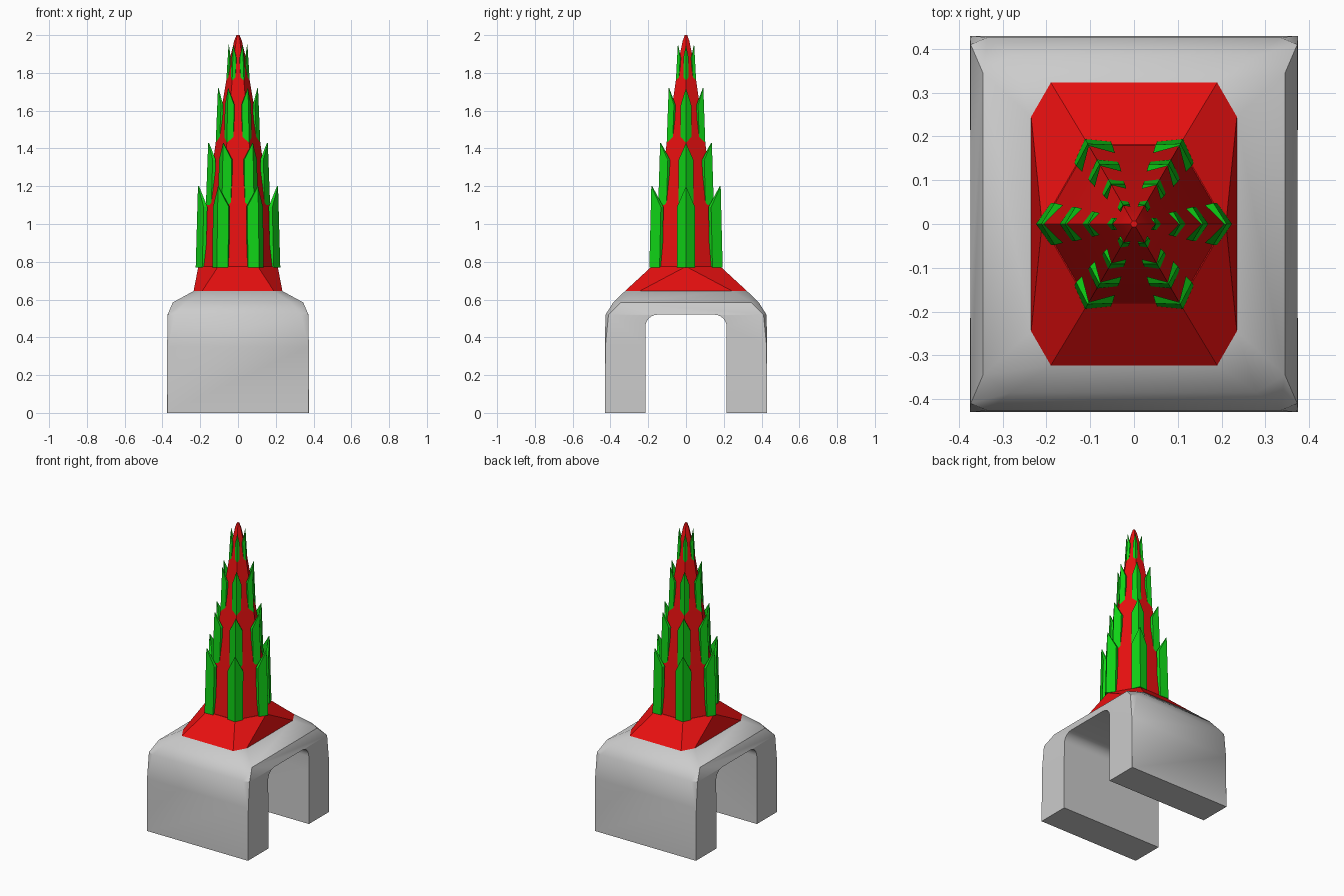
import bpy, bmesh, math
from mathutils import Matrix

if "Cube" in bpy.data.objects:
    bpy.data.objects.remove(bpy.data.objects["Cube"], do_unlink=True)


def material(name, rgb):
    m = bpy.data.materials.new(name)
    m.use_nodes = True
    m.diffuse_color = (*rgb, 1)
    m.node_tree.nodes["Principled BSDF"].inputs["Base Color"].default_value = (*rgb, 1)
    return m


GREY = material("light grey stone", (0.6, 0.6, 0.6))
RED = material("bright red", (0.8, 0.005, 0.005))
GREEN = material("leaf green", (0.005, 0.65, 0.008))


def finish(bm, name, mat):
    bmesh.ops.recalc_face_normals(bm, faces=bm.faces)
    mesh = bpy.data.meshes.new(name)
    bm.to_mesh(mesh)
    bm.free()
    mesh.materials.append(mat)
    obj = bpy.data.objects.new(name, mesh)
    bpy.context.collection.objects.link(obj)
    return obj


def smooth(obj, degrees):
    bpy.ops.object.select_all(action="DESELECT")
    obj.select_set(True)
    bpy.context.view_layer.objects.active = obj
    bpy.ops.object.shade_smooth_by_angle(angle=math.radians(degrees))


def loft(rings):
    """Skin a stack of rings and cap both ends."""
    bm = bmesh.new()
    loops = [[bm.verts.new(p) for p in ring] for ring in rings]
    n = len(loops[0])
    for a, b in zip(loops, loops[1:]):
        for i in range(n):
            j = (i + 1) % n
            bm.faces.new((a[i], a[j], b[j], b[i]))
    bm.faces.new(loops[0])
    bm.faces.new(loops[-1])
    return bm


def octagon(z, hx, hy, ax, by):
    """Cut-corner rectangle: half sizes, then where each side's cut starts."""
    return [(hx, -by, z), (hx, by, z), (ax, hy, z), (-ax, hy, z),
            (-hx, by, z), (-hx, -by, z), (-ax, -hy, z), (ax, -hy, z)]


def hexagon(z, r):
    return [(r * math.cos(i * math.pi / 3), r * math.sin(i * math.pi / 3), z)
            for i in range(6)]


# Rounded block, its corners cut more and more towards the top
roof_edge = (0.645, 0.235, 0.323, 0.19, 0.245)
base = finish(loft([octagon(*r) for r in (
    (0, 0.375, 0.43, 0.374, 0.429),
    (0.35, 0.375, 0.43, 0.372, 0.427),
    (0.52, 0.373, 0.426, 0.335, 0.41),
    (0.585, 0.345, 0.385, 0.28, 0.345),
    roof_edge)]), "arched_base", GREY)

# Archway passing through the base from side to side
radius, half, top = 0.065, 0.215, 0.52
arch = [(half, -0.1)]
for side in (1, -1):
    for k in range(7):
        a = math.pi / 2 * k / 6
        if side < 0:
            a = math.pi / 2 - a
        arch.append((side * (half - radius + radius * math.cos(a)),
                     top - radius + radius * math.sin(a)))
arch.append((-half, -0.1))
cutter = finish(loft([[(x, y, z) for y, z in arch] for x in (-0.5, 0.5)]),
                "arch_cutter", GREY)
cutter.hide_render = True
cut = base.modifiers.new("archway", "BOOLEAN")
cut.object = cutter
cut.operation = "DIFFERENCE"
cut.solver = "EXACT"
bpy.context.view_layer.objects.active = base
bpy.ops.object.modifier_apply(modifier=cut.name)
bpy.data.objects.remove(cutter, do_unlink=True)
smooth(base, 32)

# Roof skirt joining the base to the six-sided spire
bm = bmesh.new()
for p in octagon(*roof_edge) + hexagon(0.775, 0.21):
    bm.verts.new(p)
bmesh.ops.convex_hull(bm, input=bm.verts)
smooth(finish(bm, "roof_skirt", RED), 30)

# Spire
smooth(finish(loft([hexagon(z, r) for z, r in (
    (0.77, 0.208), (1.1, 0.166), (1.43, 0.118), (1.76, 0.062),
    (1.9, 0.037), (1.97, 0.02), (2.0, 0.008))]), "spire", RED), 30)


# Pointed leaves folded round the spire's ridges, in four tiers
def leaf(bm, base_z, shoulder_z, tip_z, r, w):
    start = len(bm.verts)
    fold, thick = w * 0.72, w * 0.4
    outline = [(r - fold, w, base_z), (r - fold - 0.008, w, shoulder_z),
               (r - 0.012, 0, tip_z), (r, 0, base_z)]
    outer = [bm.verts.new(p) for p in outline]
    inner = [bm.verts.new((x - thick, y * 0.9, z)) for x, y, z in outline]
    inner[2].co.x += thick * 0.7
    flip = lambda v: bm.verts.new((v.co.x, -v.co.y, v.co.z))
    outer2 = [flip(outer[0]), flip(outer[1]), outer[2], outer[3]]
    inner2 = [flip(inner[0]), flip(inner[1]), inner[2], inner[3]]
    for o, i in ((outer, inner), (outer2, inner2)):
        bm.faces.new(o)
        bm.faces.new(i)
        for a, b in ((0, 1), (1, 2), (3, 0)):
            bm.faces.new((o[a], o[b], i[b], i[a]))
    bm.verts.ensure_lookup_table()
    return bm.verts[start:]


TIERS = ((0.77, 1.09, 1.2, 0.224, 0.048), (1.1, 1.34, 1.43, 0.17, 0.039),
         (1.43, 1.63, 1.72, 0.118, 0.028), (1.76, 1.88, 1.95, 0.062, 0.014))
for number, tier in enumerate(TIERS, 1):
    bm = bmesh.new()
    for i in range(6):
        bmesh.ops.rotate(bm, verts=leaf(bm, *tier),
                         matrix=Matrix.Rotation(i * math.pi / 3, 3, "Z"))
    finish(bm, f"leaf_tier_{number}", GREEN)
